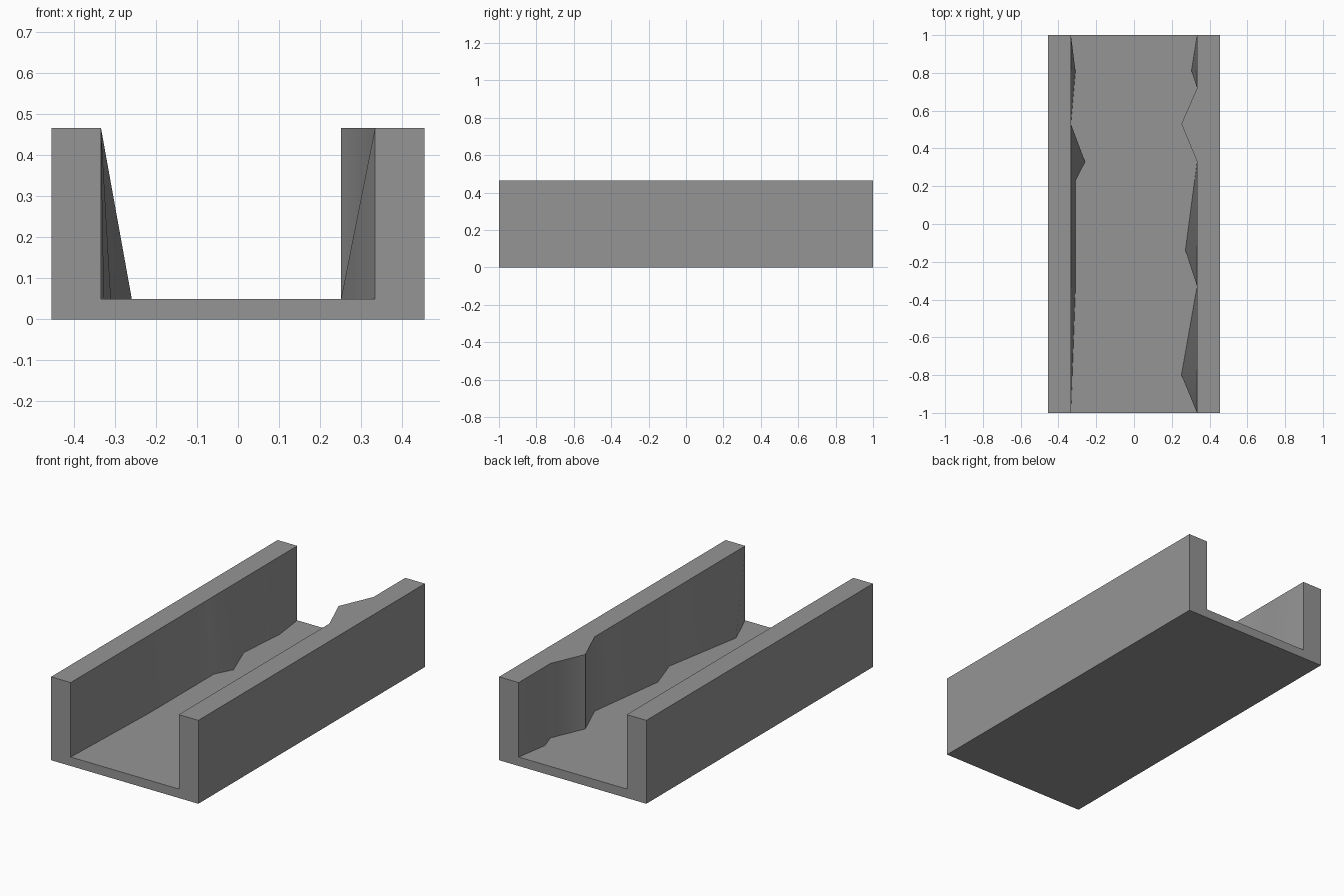
import bpy, bmesh, math

cube = bpy.data.objects.get("Cube")
if cube:
    bpy.data.objects.remove(cube)

HALF_WIDTH, HEIGHT, FLOOR = 0.455, 0.466, 0.05
INNER = 0.334

# Bulge of each inner wall as (y, amount) points, at its foot or its rim
LEFT_FOOT = [(-1, 0.083), (1, 0)]
FLAT = [(-1, 0), (1, 0)]
east_foot = [(-1, 0), (-0.8, 0.083), (-0.33, 0), (-0.14, 0.062), (-0.33, 0)]
east_foot = [(-1, 0), (-0.8, 0.083), (-0.33, 0), (-0.14, 0.062), (0.33, 0),
             (0.53, 0.083), (0.72, 0), (0.81, 0.03), (1, 0)]
east_rim = [(-1, 0), (0.33, 0), (0.53, 0.083), (0.72, 0), (1, 0)]
west_foot = [(-1, 0), (-0.34, 0.024), (0.23, 0.024), (0.33, 0.075),
             (0.53, 0), (0.81, 0.024), (1, 0)]


def bulge(points, y):
    for (y0, b0), (y1, b1) in zip(points, points[1:]):
        if y <= y1:
            return b0 + (b1 - b0) * (y - y0) / (y1 - y0)
    return points[-1][1]


def section(bm, y):
    """U-shaped cross-section of the trough at y."""
    outline = [(-HALF_WIDTH, 0), (HALF_WIDTH, 0), (HALF_WIDTH, HEIGHT),
               (INNER - bulge(east_rim, y), HEIGHT),
               (INNER - bulge(east_foot, y), FLOOR),
               (bulge(west_foot, y) - INNER, FLOOR),
               (-INNER, HEIGHT), (-HALF_WIDTH, HEIGHT)]
    return [bm.verts.new((x, y, z)) for x, z in outline]


# Trough: loft the cross-sections along y and cap both ends
bm = bmesh.new()
stations = sorted({y for pts in (east_foot, east_rim, west_foot) for y, _ in pts})
rings = [section(bm, y) for y in stations]
for a, b in zip(rings, rings[1:]):
    for i in range(len(a)):
        j = (i + 1) % len(a)
        bm.faces.new((a[i], a[j], b[j], b[i]))
bm.faces.new(rings[0])
bm.faces.new(rings[-1])
bmesh.ops.recalc_face_normals(bm, faces=bm.faces)
# Merge the strips that lie in one plane
bmesh.ops.dissolve_limit(bm, angle_limit=math.radians(0.2),
                         verts=bm.verts, edges=bm.edges)
mesh = bpy.data.meshes.new("trough")
bm.to_mesh(mesh)
bm.free()
trough = bpy.data.objects.new("trough", mesh)
bpy.context.collection.objects.link(trough)

# Plain stone grey
grey = bpy.data.materials.new("stone grey")
grey.use_nodes = True
grey.diffuse_color = (0.3, 0.3, 0.3, 1)
grey.node_tree.nodes["Principled BSDF"].inputs["Base Color"].default_value = (0.3, 0.3, 0.3, 1)
mesh.materials.append(grey)

# Soften the shallow kinks, keep the corners sharp
bpy.ops.object.select_all(action="DESELECT")
trough.select_set(True)
bpy.context.view_layer.objects.active = trough
bpy.ops.object.shade_smooth_by_angle(angle=math.radians(40))
